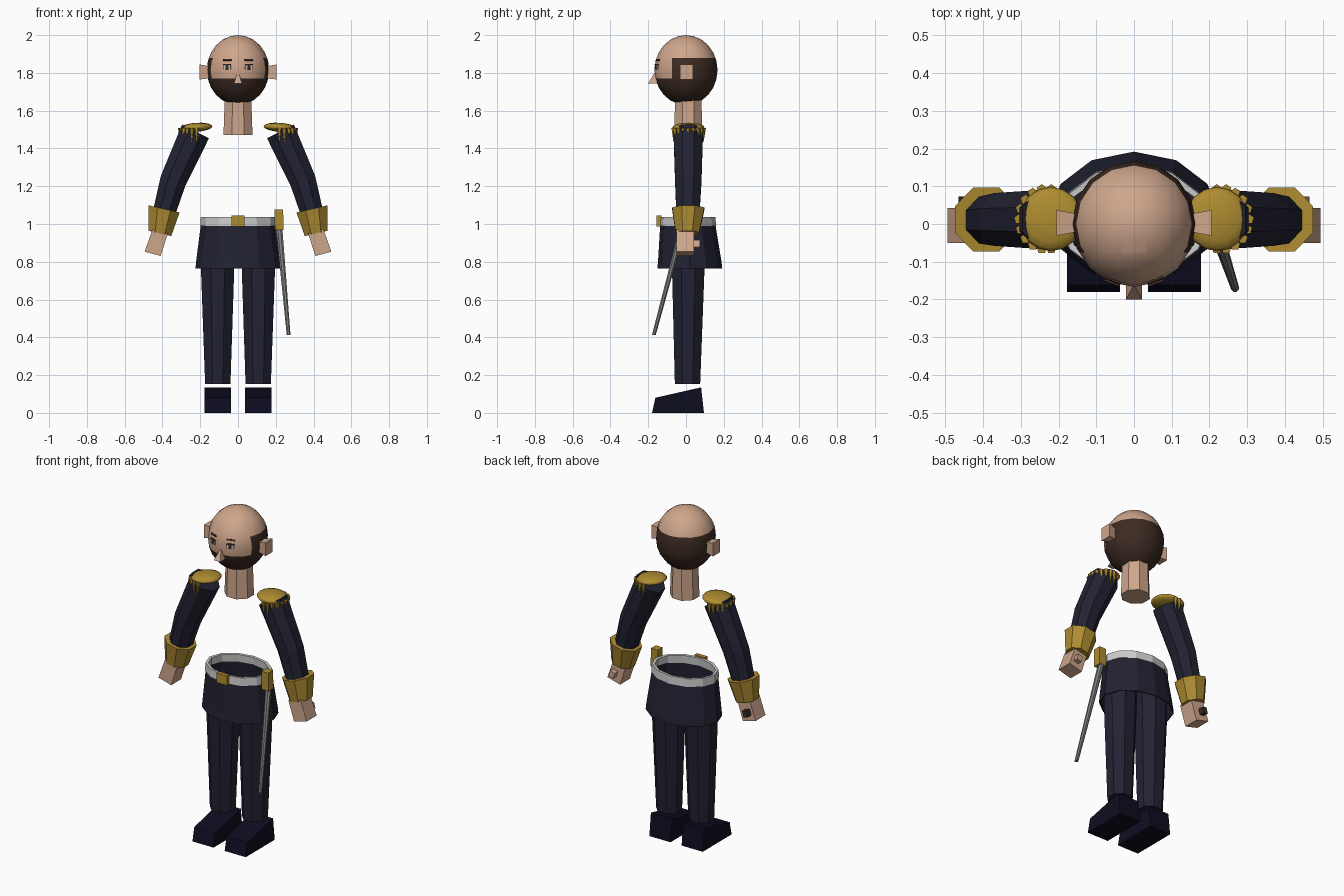
import bpy, bmesh, math
from mathutils import Vector, Matrix

cube = bpy.data.objects.get("Cube")
if cube:
    bpy.data.objects.remove(cube)


def material(name, rgb):
    m = bpy.data.materials.new(name)
    m.use_nodes = True
    m.diffuse_color = (*rgb, 1)
    m.node_tree.nodes["Principled BSDF"].inputs["Base Color"].default_value = (*rgb, 1)
    return m


SKIN = material("skin", (0.62, 0.38, 0.26))
HAIR = material("dark brown hair", (0.045, 0.023, 0.016))
NAVY = material("navy cloth", (0.016, 0.016, 0.033))
SHOE = material("shoe black", (0.004, 0.004, 0.014))
GOLD = material("gold", (0.42, 0.26, 0.03))
BELT = material("belt white", (0.6, 0.6, 0.6))
STEEL = material("steel", (0.22, 0.22, 0.23))
WHITE = material("eye white", (0.5, 0.48, 0.46))


def finish(name, bm, *mats, smooth=False):
    bmesh.ops.recalc_face_normals(bm, faces=bm.faces)
    mesh = bpy.data.meshes.new(name)
    bm.to_mesh(mesh)
    bm.free()
    for m in mats:
        mesh.materials.append(m)
    for p in mesh.polygons:
        p.use_smooth = smooth
    ob = bpy.data.objects.new(name, mesh)
    bpy.context.collection.objects.link(ob)
    return ob


def loft(name, rings, n, mat, side=1, caps=True, flat=True):
    """Skin n-sided rings (x, y, z, rx, ry, tilt); flat puts a face at the front."""
    bm = bmesh.new()
    loops = []
    phase = math.pi / n if flat else 0
    grow = 1 / math.cos(phase)
    for x, y, z, rx, ry, tilt in rings:
        t = math.radians(tilt)
        loop = []
        for i in range(n):
            a = phase + math.tau * i / n
            u, v = rx * grow * math.cos(a), ry * grow * math.sin(a)
            loop.append(bm.verts.new((side * (x + u * math.cos(t)), y + v, z + u * math.sin(t))))
        loops.append(loop)
    for a, b in zip(loops, loops[1:]):
        for i in range(n):
            j = (i + 1) % n
            bm.faces.new((a[i], a[j], b[j], b[i]))
    if caps:
        bm.faces.new(loops[0])
        bm.faces.new(loops[-1])
    return finish(name, bm, mat)


def prism(name, profile, x0, x1, mat):
    """Extrude a (y, z) profile along x."""
    bm = bmesh.new()
    face = bm.faces.new([bm.verts.new((x0, y, z)) for y, z in profile])
    new = bmesh.ops.extrude_face_region(bm, geom=[face])["geom"]
    verts = [g for g in new if isinstance(g, bmesh.types.BMVert)]
    bmesh.ops.translate(bm, verts=verts, vec=(x1 - x0, 0, 0))
    return finish(name, bm, mat)


# Head, cut along the hairline and beard line
HEAD = Vector((0, 0, 1.815))
RAD = Vector((0.165, 0.167, 0.185))
bm = bmesh.new()
bmesh.ops.create_uvsphere(bm, u_segments=16, v_segments=12, radius=1)
bmesh.ops.transform(bm, matrix=Matrix.Translation(HEAD) @ Matrix.Diagonal((*RAD, 1)), verts=bm.verts)
for point, normal in (((0, 0, 1.88), (0, 0, 1)), ((0, 0, 1.77), (0, 0, 1)), ((0, -0.075, 0), (0, 1, 0))):
    bmesh.ops.bisect_plane(bm, geom=bm.verts[:] + bm.edges[:] + bm.faces[:],
                           plane_co=point, plane_no=normal, dist=1e-5)
for f in bm.faces:
    c = f.calc_center_median()
    f.material_index = int(c.z < 1.77 or (c.z < 1.88 and c.y > -0.075))
finish("head", bm, SKIN, HAIR, smooth=True)


def face_plate(name, x, z, w, h, mat, lift=0.0):
    """Thin plate lying on the front of the head."""
    dx, dz = x / RAD.x, (z - HEAD.z) / RAD.z
    y = -RAD.y * math.sqrt(1 - dx * dx - dz * dz)
    normal = Vector((x / RAD.x ** 2, y / RAD.y ** 2, (z - HEAD.z) / RAD.z ** 2)).normalized()
    right = Vector((0, 0, 1)).cross(normal).normalized()
    rot = Matrix((right, normal.cross(right), normal)).transposed().to_4x4()
    bm = bmesh.new()
    bmesh.ops.create_cube(bm, size=1)
    place = Matrix.Translation(Vector((x, y, z)) + normal * lift)
    bmesh.ops.transform(bm, matrix=place @ rot @ Matrix.Diagonal((w, h, 0.006, 1)), verts=bm.verts)
    return finish(name, bm, mat)


loft("nose", [(0, -0.163, 1.8, 0.004, 0.004, 0), (0, -0.176, 1.745, 0.021, 0.024, 0)], 4, SKIN)
loft("neck", [(0, 0.012, 1.47, 0.077, 0.074, 0), (0, 0.012, 1.67, 0.07, 0.07, 0)], 8, SKIN)

for side, label in ((1, "left"), (-1, "right")):
    def part(name):
        return label + "_" + name

    # Face details and ear
    face_plate(part("eyebrow"), side * 0.057, 1.868, 0.045, 0.009, HAIR)
    face_plate(part("eye"), side * 0.057, 1.831, 0.04, 0.026, WHITE)
    face_plate(part("eyelid"), side * 0.057, 1.844, 0.044, 0.007, HAIR, 0.002)
    face_plate(part("pupil"), side * 0.057, 1.83, 0.016, 0.022, HAIR, 0.002)
    loft(part("ear"), [(0.14, 0.003, 1.803, 0.03, 0.022, 90),
                       (0.205, 0.003, 1.805, 0.04, 0.034, 90)], 4, SKIN, side)

    # Sleeve, cuff and hand
    loft(part("sleeve"), [(0.225, 0.012, 1.49, 0.08, 0.078, 27), (0.343, 0.012, 1.23, 0.07, 0.07, 21),
                          (0.4, 0.01, 1.03, 0.058, 0.06, 14)], 8, NAVY, side)
    loft(part("cuff"), [(0.392, 0.012, 1.08, 0.085, 0.085, 13),
                        (0.414, 0.008, 0.95, 0.062, 0.062, 13)], 8, GOLD, side)
    loft(part("hand"), [(0.412, -0.004, 0.96, 0.042, 0.047, 16),
                        (0.452, -0.004, 0.842, 0.044, 0.047, 15)], 4, SKIN, side)
    loft(part("thumb"), [(0.44, 0.055, 0.91, 0.016, 0.018, 15), (0.45, 0.055, 0.875, 0.016, 0.018, 15)],
         4, SKIN if side > 0 else HAIR, side)

    # Epaulette dome with a fringe around its outer half
    bm = bmesh.new()
    bmesh.ops.create_uvsphere(bm, u_segments=16, v_segments=8, radius=1)
    place = Matrix.Translation((side * 0.22, 0.013, 1.512)) @ Matrix.Rotation(side * 0.06, 4, 'Y')
    bmesh.ops.transform(bm, matrix=place @ Matrix.Diagonal((0.085, 0.085, 0.024, 1)), verts=bm.verts)
    finish(part("epaulette"), bm, GOLD, smooth=True)
    bm = bmesh.new()
    for i in range(11):
        a = math.radians(-100 + 20 * i)
        spot = Vector((side * (0.232 + 0.073 * math.cos(a)), 0.013 + 0.08 * math.sin(a), 1.472))
        bmesh.ops.create_cone(bm, cap_ends=True, segments=5, radius1=0.001, radius2=0.014,
                              depth=0.075, matrix=Matrix.Translation(spot))
    finish(part("epaulette_fringe"), bm, GOLD)

    # Trouser leg and shoe
    loft(part("trouser_leg"), [(0.107, 0.008, 0.152, 0.067, 0.067, 0), (0.108, 0.012, 0.76, 0.088, 0.086, 0),
                               (0.1, 0.012, 0.92, 0.085, 0.085, 0)], 8, NAVY, side)
    prism(part("shoe"), [(-0.18, 0), (-0.162, 0.08), (0.08, 0.135), (0.095, 0)],
          side * 0.037, side * 0.178, SHOE)

# Tunic skirt and belt, both open shells
skirt = loft("tunic_skirt", [(0, 0.02, 0.765, 0.225, 0.172, 0), (0, 0.02, 0.8, 0.222, 0.168, 0),
                             (0, 0.008, 1.025, 0.193, 0.143, 0)], 12, NAVY, caps=False, flat=False)
belt = loft("belt", [(0, 0.008, 0.99, 0.2, 0.151, 0), (0, 0.008, 1.037, 0.197, 0.148, 0)],
            12, BELT, caps=False, flat=False)
for shell, thickness in ((skirt, 0.006), (belt, 0.016)):
    mod = shell.modifiers.new("thickness", 'SOLIDIFY')
    mod.thickness = thickness
    mod.offset = -1
loft("belt_buckle", [(0, -0.143, 0.987, 0.035, 0.012, 0), (0, -0.143, 1.045, 0.035, 0.012, 0)], 4, GOLD)

# Sword hanging at the left hip
loft("sword_hilt", [(0.218, -0.03, 0.968, 0.023, 0.023, 0), (0.216, -0.03, 1.077, 0.023, 0.023, 0)], 4, GOLD)
loft("sword_scabbard", [(0.218, -0.02, 0.975, 0.017, 0.016, 0), (0.268, -0.17, 0.413, 0.01, 0.01, 0)], 8, STEEL)
